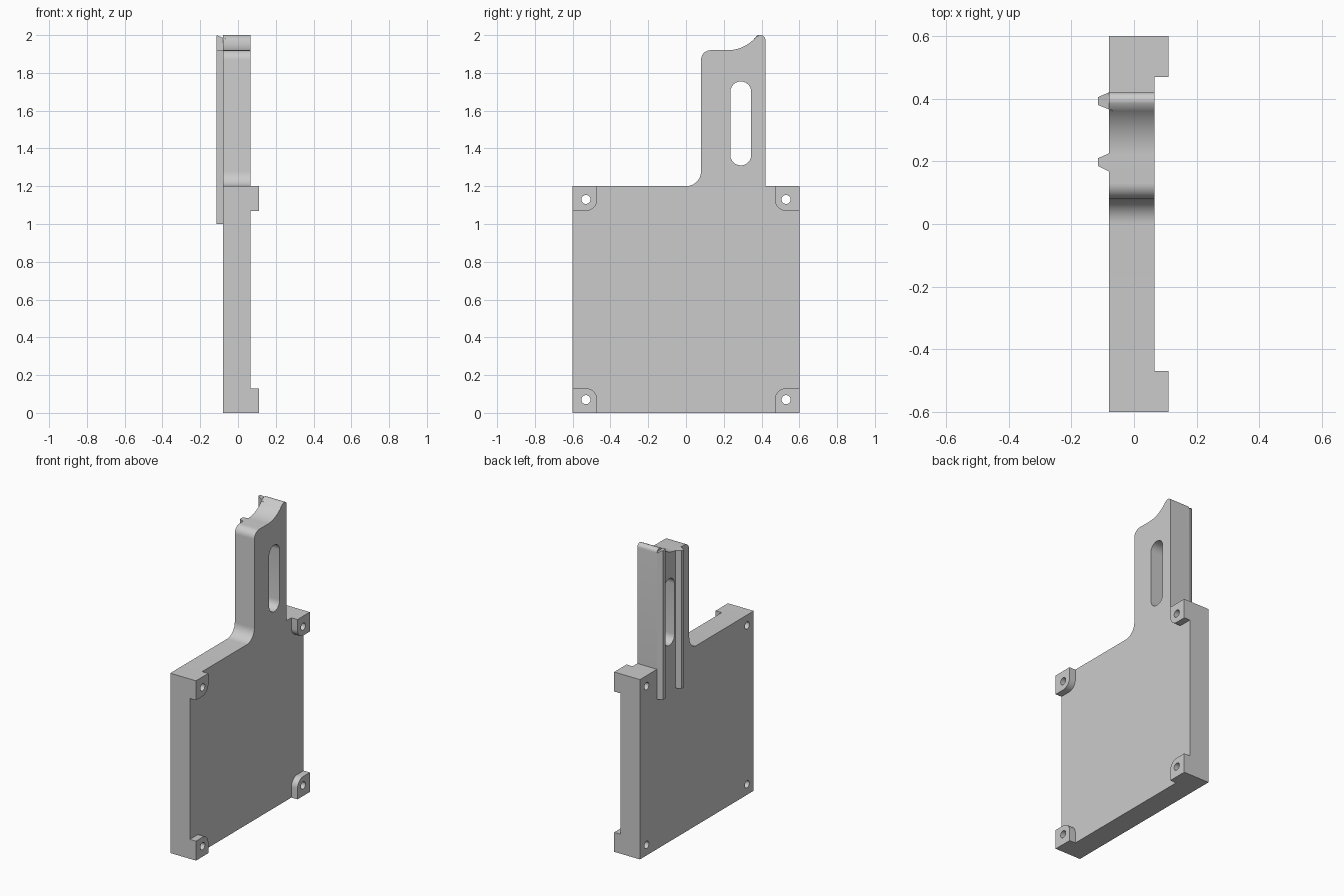
import bpy, bmesh
from math import sin, cos, radians
from mathutils import Matrix

cube = bpy.data.objects.get("Cube")
if cube:
    bpy.data.objects.remove(cube)

grey = bpy.data.materials.new("plain_grey")
grey.use_nodes = True
colour = (0.6, 0.6, 0.6, 1)
grey.diffuse_color = colour
grey.node_tree.nodes["Principled BSDF"].inputs["Base Color"].default_value = colour

BACK, FACE, LUG = -0.08, 0.065, 0.11   # x of the plate's two sides and lug tops
TOP, HALF = 1.2, 0.6


def arc(cy, cz, r, a0, a1, n=10):
    """Points on an arc in the y-z plane, angles in degrees."""
    angles = [radians(a0 + (a1 - a0) * i / n) for i in range(n + 1)]
    return [(cy + r * cos(a), cz + r * sin(a)) for a in angles]


def circle(cy, cz, r):
    return arc(cy, cz, r, 0, 345, 23)


def finish(name, mesh):
    obj = bpy.data.objects.new(name, mesh)
    bpy.context.collection.objects.link(obj)
    mesh.materials.clear()
    mesh.materials.append(grey)
    bpy.ops.object.select_all(action='DESELECT')
    obj.select_set(True)
    bpy.context.view_layer.objects.active = obj
    bpy.ops.object.shade_smooth_by_angle(angle=radians(30))
    return obj


def slab(name, loops, x0, x1):
    """Extrude a y-z outline with holes between two x positions."""
    curve = bpy.data.curves.new(name + "_outline", 'CURVE')
    curve.dimensions = '2D'
    curve.fill_mode = 'BOTH'
    curve.extrude = (x1 - x0) / 2
    for loop in loops:
        spline = curve.splines.new('POLY')
        spline.points.add(len(loop) - 1)
        for p, (y, z) in zip(spline.points, loop):
            p.co = (y, z, 0, 1)
        spline.use_cyclic_u = True
    temp = bpy.data.objects.new(name + "_outline", curve)
    bpy.context.collection.objects.link(temp)
    deps = bpy.context.evaluated_depsgraph_get()
    mesh = bpy.data.meshes.new_from_object(temp.evaluated_get(deps))
    bpy.data.objects.remove(temp)
    # Outline axes become y and z, thickness becomes x
    mesh.transform(Matrix(((0, 0, 1, (x0 + x1) / 2), (1, 0, 0, 0),
                           (0, 1, 0, 0), (0, 0, 0, 1))))
    bm = bmesh.new()
    bm.from_mesh(mesh)
    bmesh.ops.remove_doubles(bm, verts=bm.verts, dist=1e-5)
    bmesh.ops.recalc_face_normals(bm, faces=bm.faces)
    bm.to_mesh(mesh)
    bm.free()
    return finish(name, mesh)


# Square plate with the upright arm, slot and corner holes
outline = [(-HALF, 0), (HALF, 0), (HALF, TOP), (0.42, TOP)]
outline += arc(0.395, 1.975, 0.025, 0, 130, 8)
outline += arc(0.22, 2.116, 0.196, -40, -90, 12)
outline += arc(0.13, 1.87, 0.05, 90, 180)
outline += arc(0.0, 1.28, 0.08, 0, -90)
outline += [(-HALF, TOP)]
slot = arc(0.29, 1.70, 0.055, 0, 180, 12) + arc(0.29, 1.365, 0.055, 180, 360, 12)
corners = [(sy, sz) for sy in (-1, 1) for sz in (-1, 1)]
holes = [circle(sy * 0.53, 0.6 + sz * 0.53, 0.024) for sy, sz in corners]
slab("plate_and_arm", [outline, slot] + holes, BACK, FACE)

# Corner lugs, each with its inward corner rounded
for (sy, sz), hole in zip(corners, holes):
    shape = [(0.6, 0.6), (0.47, 0.6)] + arc(0.53, 0.53, 0.06, 180, 270) + [(0.6, 0.47)]
    shape = [(sy * y, 0.6 + sz * z) for y, z in shape]
    name = ("upper" if sz > 0 else "lower") + ("_back" if sy > 0 else "_front") + "_lug"
    slab(name, [shape, hole], FACE, LUG)


def rail(name, section, bottom=1.0):
    """Upright rail from (x, y, top height) corners."""
    bm = bmesh.new()
    low = [bm.verts.new((x, y, bottom)) for x, y, z in section]
    high = [bm.verts.new(p) for p in section]
    bm.faces.new(low)
    bm.faces.new(high)
    for i in range(len(section)):
        j = (i + 1) % len(section)
        bm.faces.new((low[i], low[j], high[j], high[i]))
    bmesh.ops.recalc_face_normals(bm, faces=bm.faces)
    mesh = bpy.data.meshes.new(name)
    bm.to_mesh(mesh)
    bm.free()
    finish(name, mesh)


# Two tapered guide rails on the arm
rail("back_rail", [(-0.065, 0.36, 1.98), (-0.115, 0.38, 2.0), (-0.115, 0.405, 1.997),
                   (-0.08, 0.42, 1.975), (-0.065, 0.42, 1.975)])
rail("front_rail", [(-0.065, 0.16, 1.92), (-0.115, 0.185, 1.92),
                    (-0.115, 0.21, 1.92), (-0.065, 0.232, 1.92)])
